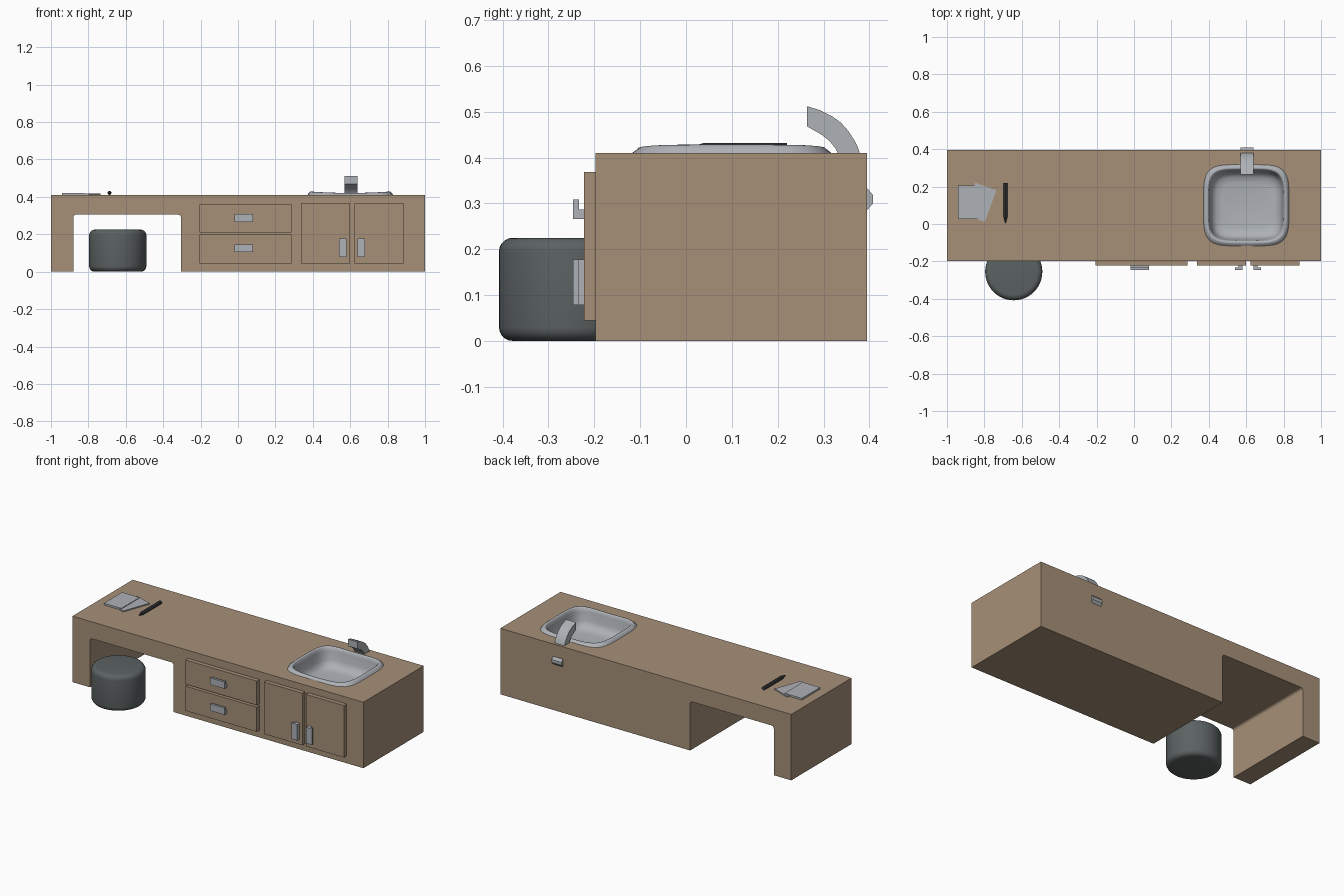
import bpy, bmesh, math
from mathutils import Vector

cube = bpy.data.objects.get("Cube")
if cube:
    bpy.data.objects.remove(cube, do_unlink=True)


def material(name, rgb):
    m = bpy.data.materials.new(name)
    m.use_nodes = True
    m.diffuse_color = (*rgb, 1)
    m.node_tree.nodes["Principled BSDF"].inputs["Base Color"].default_value = (*rgb, 1)
    return m


wood = material("tan wood", (0.38, 0.28, 0.19))
metal = material("light grey metal", (0.42, 0.44, 0.47))
charcoal = material("charcoal fabric", (0.105, 0.12, 0.12))
graphite = material("dark graphite", (0.045, 0.048, 0.052))


def finish(name, bm, mat, smooth=None):
    bmesh.ops.recalc_face_normals(bm, faces=bm.faces)
    mesh = bpy.data.meshes.new(name)
    bm.to_mesh(mesh)
    bm.free()
    mesh.materials.append(mat)
    ob = bpy.data.objects.new(name, mesh)
    bpy.context.collection.objects.link(ob)
    bpy.ops.object.select_all(action='DESELECT')
    ob.select_set(True)
    bpy.context.view_layer.objects.active = ob
    if smooth:
        bpy.ops.object.shade_smooth_by_angle(angle=math.radians(smooth))
    return ob


def prism(name, pts, axis, lo, hi, mat, smooth=None):
    """Extrude a 2D outline from lo to hi along an axis."""
    def place(p, t):
        c = list(p)
        c.insert("xyz".index(axis), t)
        return c
    bm = bmesh.new()
    face = bm.faces.new([bm.verts.new(place(p, lo)) for p in pts])
    new = bmesh.ops.extrude_face_region(bm, geom=[face])["geom"]
    shift = Vector(place((0, 0), hi - lo))
    bmesh.ops.translate(bm, vec=shift, verts=[v for v in new if isinstance(v, bmesh.types.BMVert)])
    return finish(name, bm, mat, smooth)


def box(name, x, y, z, mat):
    return prism(name, [(x[0], y[0]), (x[1], y[0]), (x[1], y[1]), (x[0], y[1])], "z", *z, mat)


def rounded(half_x, half_y, count=64, n=4.6):
    """Rounded-square outline around the sink centre."""
    pts = []
    for i in range(count):
        a = math.tau * i / count
        c, s = math.cos(a), math.sin(a)
        r = (abs(c) ** n + abs(s) ** n) ** (-1 / n)
        pts.append((0.6 + half_x * r * c, 0.1 + half_y * r * s))
    return pts


# Counter body with knee space
TOP, FRONT, BACK = 0.41, -0.197, 0.395
L, R, H, C = -0.88, -0.305, 0.305, 0.015
outline = [(-1, 0), (L, 0)]
for cx, start in ((L + C, math.pi), (R - C, math.pi / 2)):
    for i in range(5):
        a = start - i * math.pi / 8
        outline.append((cx + C * math.cos(a), H - C + C * math.sin(a)))
outline += [(R, 0), (1, 0), (1, TOP), (-1, TOP)]
body = prism("counter_body", outline, "y", FRONT, BACK, wood)

# Recess for the sink
cutter = prism("sink_cutter", rounded(0.215, 0.205), "z", 0.27, 0.5, wood)
cutter.hide_render = True
cut = body.modifiers.new("sink_recess", 'BOOLEAN')
cut.operation, cut.solver, cut.object = 'DIFFERENCE', 'EXACT', cutter
bpy.context.view_layer.objects.active = body
bpy.ops.object.modifier_apply(modifier=cut.name)
bpy.data.objects.remove(cutter, do_unlink=True)

# Sink: rim and basin lofted from rounded loops (inset, height)
bm = bmesh.new()
loops = []
for inset, z in ((0, 0.408), (0.008, 0.422), (0.016, 0.429), (0.024, 0.43), (0.029, 0.424),
                 (0.033, 0.4), (0.04, 0.35), (0.05, 0.325), (0.07, 0.31), (0.1, 0.304)):
    ring = []
    for x, y in rounded(0.23 - inset, 0.22 - inset):
        sag = 0.009 * (1 - ((x - 0.6) / 0.23) ** 2) if z > TOP else 0
        ring.append(bm.verts.new((x, y, z - sag)))
    loops.append(ring)
for a, b in zip(loops, loops[1:]):
    for i in range(len(a)):
        j = (i + 1) % len(a)
        bm.faces.new((a[i], a[j], b[j], b[i]))
floor = bm.faces.new(loops[-1])
sink = finish("sink", bm, metal, 60)
if sink.data.polygons[-1].normal.z < 0:
    sink.data.flip_normals()

# Faucet spout and rear pipe fitting
spout = [(0.264, 0.512), (0.293, 0.503), (0.319, 0.49), (0.338, 0.476), (0.354, 0.458),
         (0.367, 0.438), (0.375, 0.422), (0.382, 0.4), (0.336, 0.4), (0.326, 0.42),
         (0.313, 0.436), (0.297, 0.449), (0.264, 0.468)]
prism("faucet_spout", spout, "x", 0.57, 0.638, metal, 30)
prism("rear_fitting", [(0.38, 0.335), (0.395, 0.333), (0.408, 0.318), (0.408, 0.3),
                       (0.395, 0.285), (0.38, 0.283)], "x", 0.57, 0.638, metal)

# Drawers with L-shaped handles
FACE, GRIP = -0.223, -0.247
for name, z, hz in (("upper", (0.21, 0.36), 0.266), ("lower", (0.045, 0.198), 0.104)):
    box(name + "_drawer", (-0.205, 0.285), (FACE, FRONT), z, wood)
    prism(name + "_drawer_handle",
          [(FACE, hz), (GRIP, hz), (GRIP, hz + 0.042), (GRIP + 0.014, hz + 0.042),
           (GRIP + 0.014, hz + 0.021), (FACE, hz + 0.021)], "x", -0.02, 0.08, metal)

# Cupboard doors with mirrored handles
MID = 0.61
for name, side in (("right", -1), ("left", 1)):
    box(name + "_door", sorted((MID + side * 0.012, MID + side * 0.274)), (FACE, FRONT), (0.045, 0.368), wood)
    section = [(0.03, FACE), (0.03, GRIP), (0.07, GRIP), (0.07, GRIP + 0.014),
               (0.051, GRIP + 0.014), (0.051, FACE)]
    prism(name + "_door_handle", [(MID + side * x, y) for x, y in section], "z", 0.078, 0.178, metal)


# Round stool with softened rims
def lathe(name, profile, mat, sides, smooth):
    bm = bmesh.new()
    verts = [bm.verts.new((r, 0, z)) for r, z in profile]
    edges = [bm.edges.new(p) for p in zip(verts, verts[1:])]
    bmesh.ops.spin(bm, geom=verts + edges, axis=(0, 0, 1), cent=(0, 0, 0),
                   angle=math.tau, steps=sides, use_duplicate=False)
    bmesh.ops.remove_doubles(bm, verts=bm.verts, dist=1e-5)
    return finish(name, bm, mat, smooth)


RAD, HIGH, B = 0.153, 0.225, 0.03
profile = [(0, 0)]
for cz, start in ((B, -math.pi / 2), (HIGH - B, 0)):
    for i in range(6):
        a = start + i * math.pi / 10
        profile.append((RAD - B + B * math.cos(a), cz + B * math.sin(a)))
profile.append((0, HIGH))
stool = lathe("stool", profile, charcoal, 48, 40)
stool.location = (-0.643, -0.255, 0)

# Notepad, loose sheet and pencil
box("notepad", (-0.94, -0.82), (0.026, 0.205), (TOP, 0.421), metal)
sheet = box("loose_sheet", (-0.06, 0.06), (-0.09, 0.09), (0, 0.007), metal)
sheet.location = (-0.823, 0.116, TOP)
sheet.rotation_euler.z = math.radians(-20)
pencil = lathe("pencil", [(0, 0), (0.011, 0.04), (0.011, 0.22), (0, 0.22)], graphite, 8, 30)
pencil.location = (-0.687, 0, 0.421)
pencil.rotation_euler.x = math.radians(-90)
